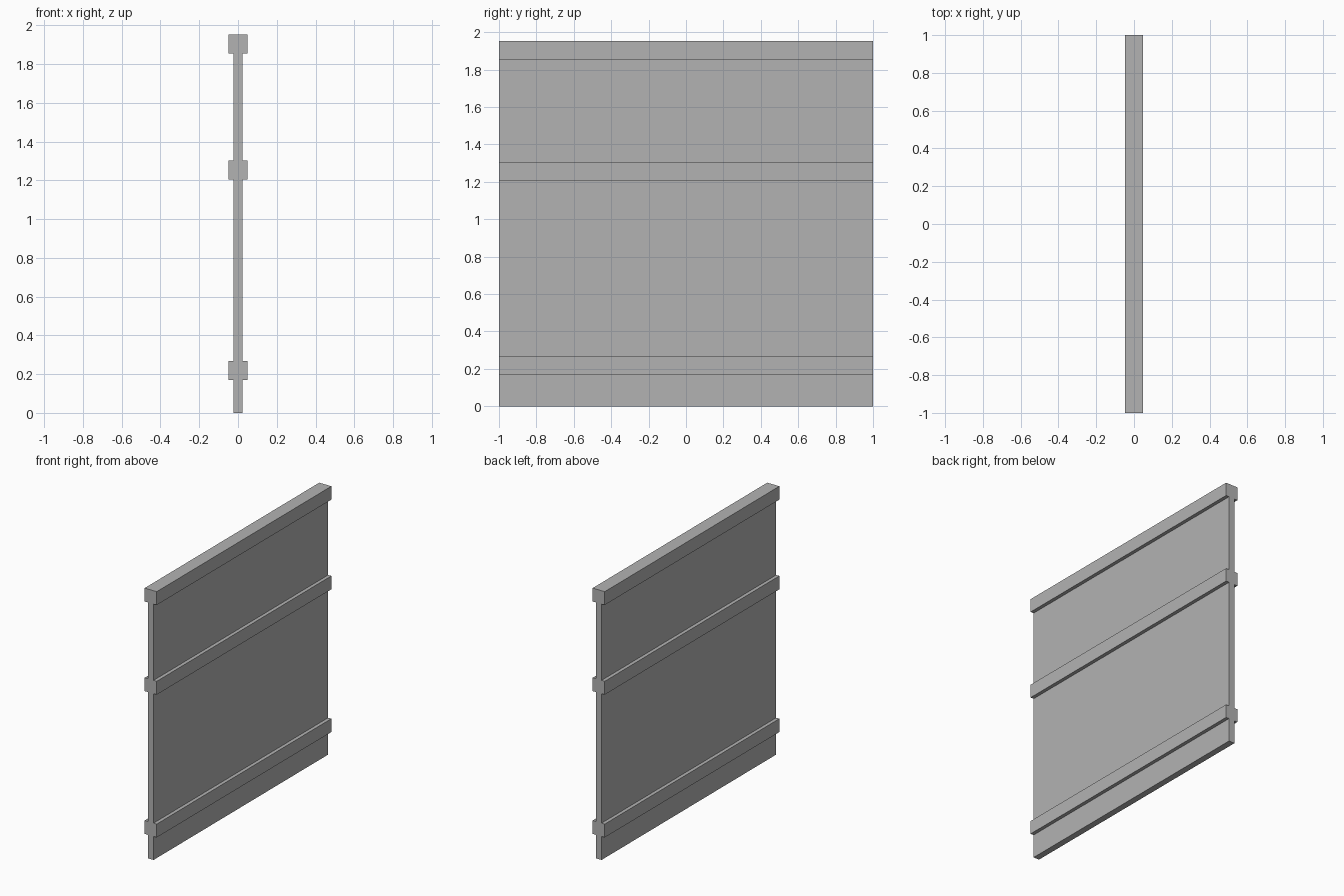
import bpy

cube = bpy.data.objects.get("Cube")
if cube:
    bpy.data.objects.remove(cube, do_unlink=True)

# Single grey finish
grey = bpy.data.materials.new("plain_grey")
grey.use_nodes = True
COLOUR = (0.45, 0.45, 0.45, 1)
grey.diffuse_color = COLOUR
grey.node_tree.nodes["Principled BSDF"].inputs["Base Color"].default_value = COLOUR


def add_beam(name, width, bottom, top):
    """Full-length box along y, centred on x."""
    bpy.ops.mesh.primitive_cube_add(size=1, location=(0, 0, (bottom + top) / 2))
    beam = bpy.context.object
    beam.name = name
    beam.scale = (width, 2, top - bottom)
    bpy.ops.object.transform_apply(location=False, rotation=False, scale=True)
    beam.data.materials.append(grey)
    return beam


# Thin upright panel
add_beam("wall_panel", 0.046, 0, 1.9)

# Horizontal rails standing proud on both sides
RAIL = 0.097
for name, bottom in (("lower_rail", 0.17), ("middle_rail", 1.205), ("top_rail", 1.855)):
    add_beam(name, RAIL, bottom, bottom + RAIL)
